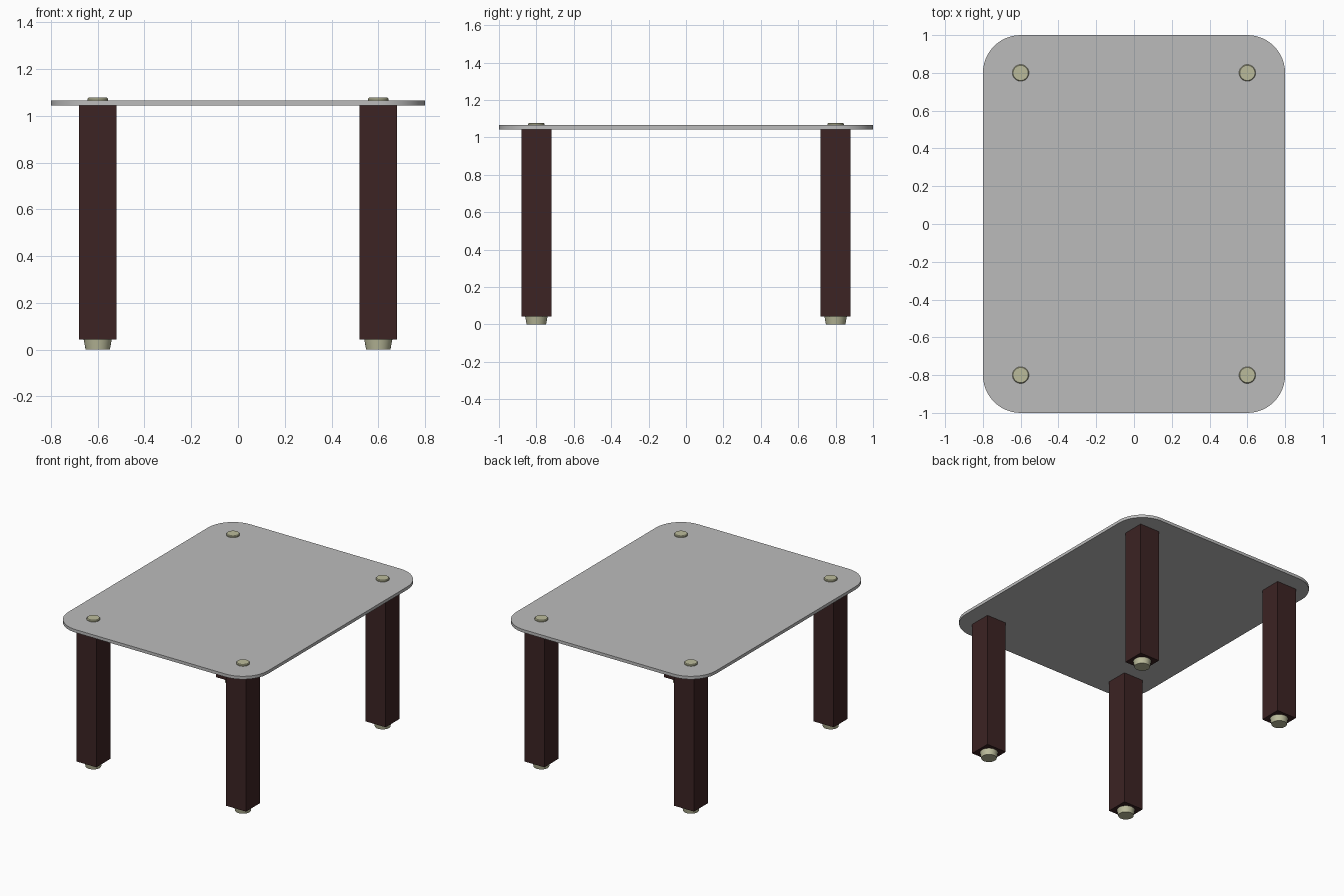
import bpy, bmesh, math

if "Cube" in bpy.data.objects:
    bpy.data.objects.remove(bpy.data.objects["Cube"])


def material(name, rgb):
    m = bpy.data.materials.new(name)
    m.diffuse_color = (*rgb, 1.0)
    m.use_nodes = True
    m.node_tree.nodes["Principled BSDF"].inputs["Base Color"].default_value = m.diffuse_color
    return m


GREY = material("grey_glass", (0.50, 0.50, 0.50))
WOOD = material("dark_wood", (0.045, 0.017, 0.017))
CREAM = material("cream_fitting", (0.50, 0.50, 0.33))


def loft(name, rings, mat, loc=(0, 0, 0)):
    """Closed solid through matching rings of points, bottom to top."""
    bm = bmesh.new()
    loops = [[bm.verts.new(p) for p in ring] for ring in rings]
    n = len(loops[0])
    for a, b in zip(loops, loops[1:]):
        for i in range(n):
            j = (i + 1) % n
            bm.faces.new((a[i], a[j], b[j], b[i]))
    bm.faces.new(loops[0][::-1])
    bm.faces.new(loops[-1])
    mesh = bpy.data.meshes.new(name)
    bm.to_mesh(mesh)
    bm.free()
    obj = bpy.data.objects.new(name, mesh)
    obj.location = loc
    bpy.context.collection.objects.link(obj)
    mesh.materials.append(mat)
    bpy.context.view_layer.objects.active = obj
    obj.select_set(True)
    bpy.ops.object.shade_smooth_by_angle(angle=math.radians(30))
    obj.select_set(False)
    return obj


def circle(r, z, n=32):
    return [(r * math.cos(2 * math.pi * i / n), r * math.sin(2 * math.pi * i / n), z)
            for i in range(n)]


def square(h, z):
    return [(-h, -h, z), (h, -h, z), (h, h, z), (-h, h, z)]


def rounded_rect(hx, hy, r, z, steps=12):
    pts = []
    for k, (sx, sy) in enumerate([(1, 1), (-1, 1), (-1, -1), (1, -1)]):
        for i in range(steps + 1):
            a = math.pi / 2 * (k + i / steps)
            pts.append((sx * (hx - r) + r * math.cos(a),
                        sy * (hy - r) + r * math.sin(a), z))
    return pts


# Rounded table top
loft("table_top", [rounded_rect(0.8, 1.0, 0.2, z) for z in (1.043, 1.065)], GREY)

# Legs, each with a tapered foot and a cap above the table top
for side, x in (("left", -0.6), ("right", 0.6)):
    for end, y in (("front", -0.8), ("back", 0.8)):
        tag = f"{end}_{side}"
        at = (x, y, 0)
        loft(f"{tag}_leg", [square(0.08, 0.043), square(0.08, 1.043)], WOOD, at)
        loft(f"{tag}_foot", [circle(0.052, 0), circle(0.06, 0.043)], CREAM, at)
        loft(f"{tag}_cap", [circle(0.044, 1.065), circle(0.044, 1.072),
                            circle(0.04, 1.077)], CREAM, at)
